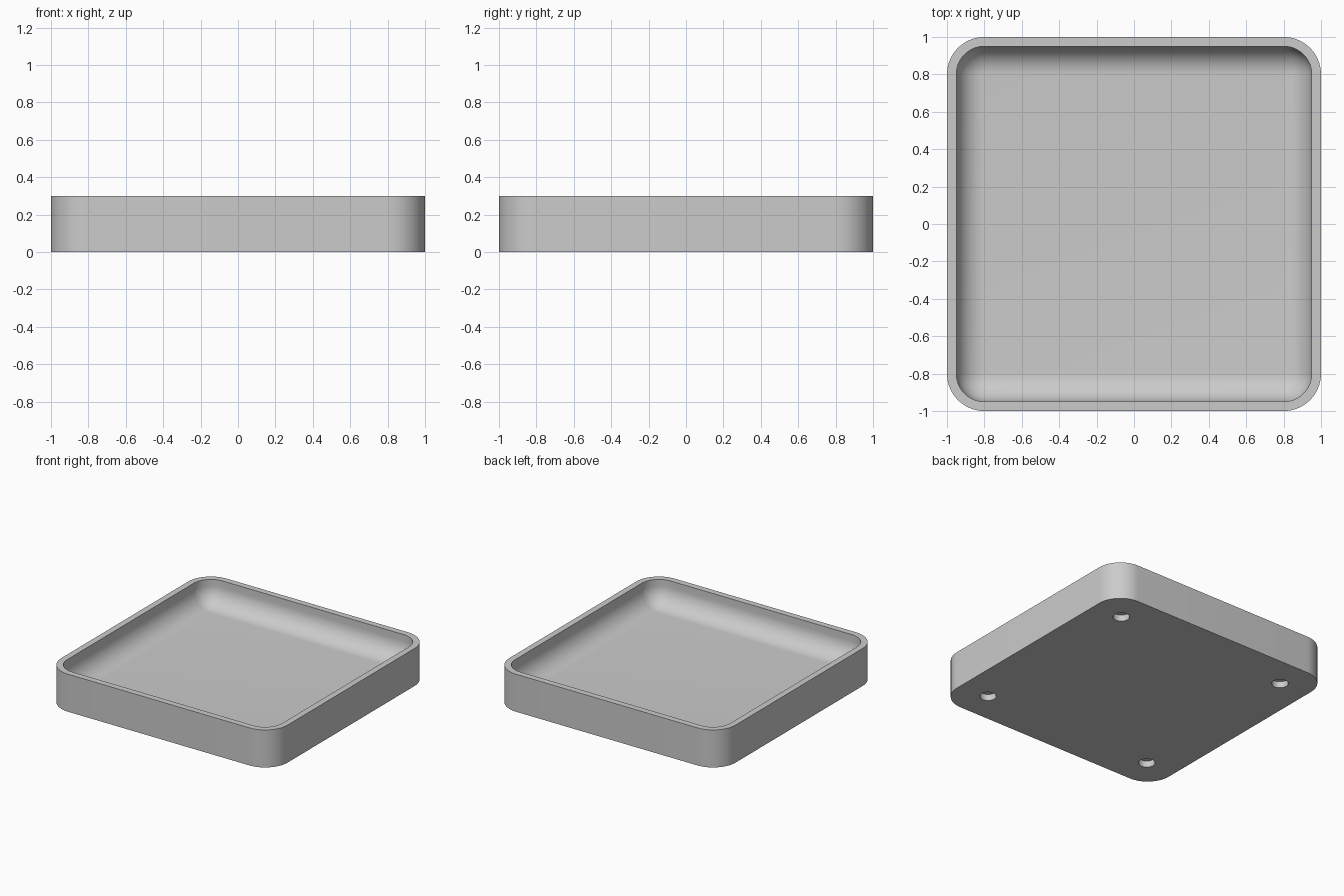
import bpy, bmesh
from math import sin, cos, pi, radians

if "Cube" in bpy.data.objects:
    bpy.data.objects.remove(bpy.data.objects["Cube"])

HEIGHT, FLOOR = 0.3, 0.1
OUTER_R, WALL = 0.2, 0.05
INNER_R = OUTER_R - WALL
SEG = 14

grey = bpy.data.materials.new("light grey")
colour = (0.6, 0.6, 0.6, 1)
grey.use_nodes = True
grey.diffuse_color = colour
grey.node_tree.nodes["Principled BSDF"].inputs["Base Color"].default_value = colour


def rounded_ring(bm, half, radius, z):
    """Loop of vertices around a rounded square."""
    ring = []
    for corner, (sx, sy) in enumerate([(1, 1), (-1, 1), (-1, -1), (1, -1)]):
        for i in range(SEG + 1):
            a = (corner + i / SEG) * pi / 2
            c = half - radius
            ring.append(bm.verts.new((sx * c + radius * cos(a), sy * c + radius * sin(a), z)))
    return ring


# Tray: outer wall, rim, inner wall and filleted floor as stacked rounded squares
bm = bmesh.new()
inner = 1 - WALL
rings = [rounded_ring(bm, 1, OUTER_R, 0),
         rounded_ring(bm, 1, OUTER_R, HEIGHT),
         rounded_ring(bm, inner, INNER_R, HEIGHT)]
for i in range(SEG + 1):
    t = i / SEG * pi / 2
    r = INNER_R * cos(t)
    rings.append(rounded_ring(bm, inner - INNER_R + r, r, FLOOR + INNER_R * (1 - sin(t))))
for low, high in zip(rings, rings[1:]):
    n = len(low)
    for i in range(n):
        j = (i + 1) % n
        bm.faces.new((low[i], low[j], high[j], high[i]))
bm.faces.new(rings[0][::-1])
bm.faces.new(rings[-1])
bmesh.ops.remove_doubles(bm, verts=bm.verts, dist=1e-5)
bmesh.ops.recalc_face_normals(bm, faces=bm.faces)
mesh = bpy.data.meshes.new("tray")
bm.to_mesh(mesh)
bm.free()
tray = bpy.data.objects.new("tray", mesh)
bpy.context.collection.objects.link(tray)
mesh.materials.append(grey)

# Four shallow round sockets in the underside
HOLE_R, HOLE_DEPTH, HOLE_POS = 0.06, 0.05, 0.75
cutters = []
for sx in (-1, 1):
    for sy in (-1, 1):
        bpy.ops.mesh.primitive_cylinder_add(vertices=40, radius=HOLE_R, depth=2 * HOLE_DEPTH,
                                            location=(sx * HOLE_POS, sy * HOLE_POS, 0))
        cutter = bpy.context.object
        cutter.name = "socket_cutter"
        cutter.hide_render = True
        cutter.data.materials.append(grey)
        cutters.append(cutter)
        cut = tray.modifiers.new("socket", 'BOOLEAN')
        cut.operation = 'DIFFERENCE'
        cut.solver = 'EXACT'
        cut.object = cutter

bpy.ops.object.select_all(action='DESELECT')
tray.select_set(True)
bpy.context.view_layer.objects.active = tray
for name in [m.name for m in tray.modifiers]:
    bpy.ops.object.modifier_apply(modifier=name)
for cutter in cutters:
    bpy.data.objects.remove(cutter)
bpy.ops.object.shade_smooth_by_angle(angle=radians(35))
